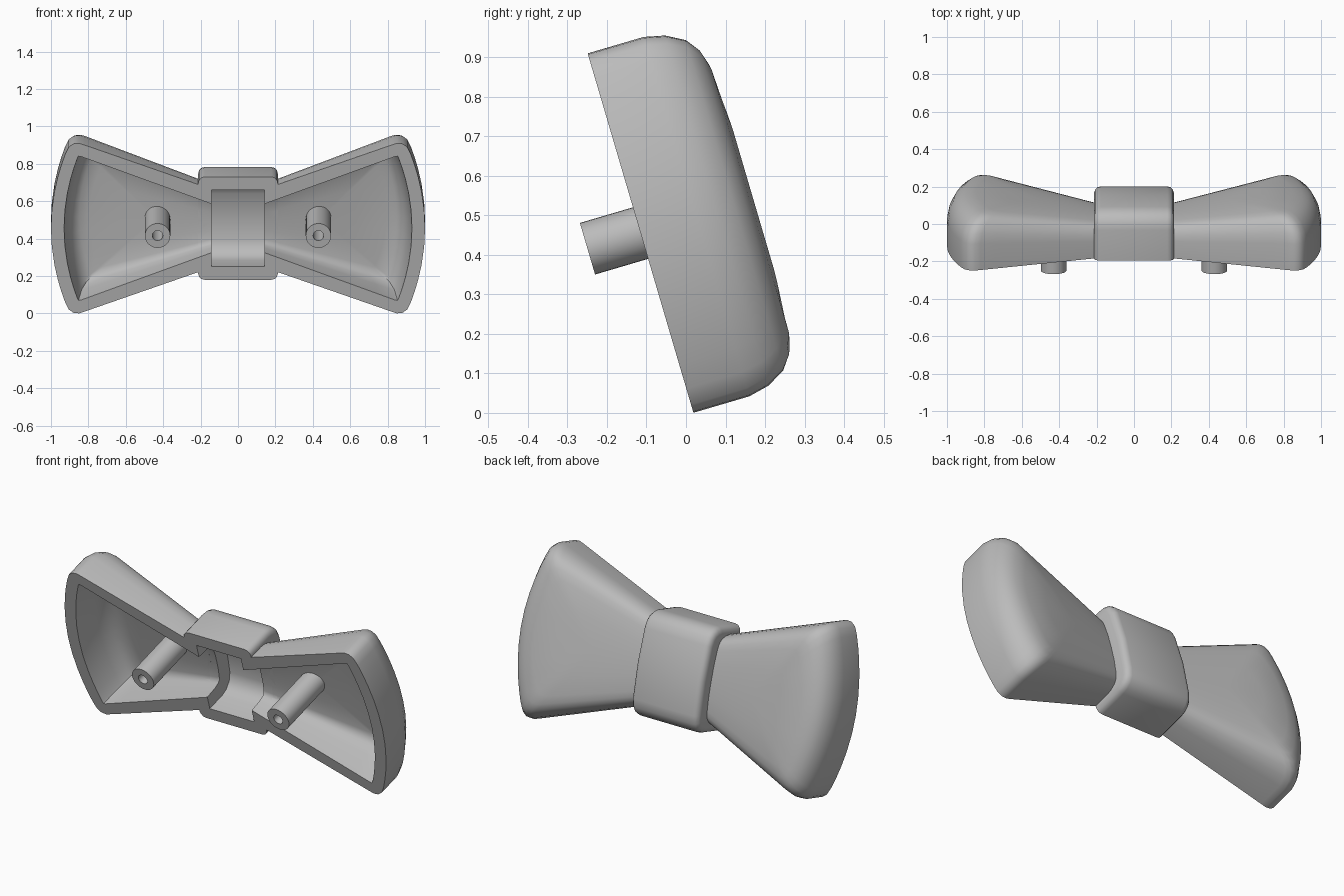
import bpy, bmesh, math
from mathutils import Vector

if "Cube" in bpy.data.objects:
    bpy.data.objects.remove(bpy.data.objects["Cube"])

grey = bpy.data.materials.new("plain_grey")
grey.use_nodes = True
grey.diffuse_color = (0.5, 0.5, 0.5, 1)
grey.node_tree.nodes["Principled BSDF"].inputs["Base Color"].default_value = (0.5, 0.5, 0.5, 1)

# Everything is built upright (y = depth behind the open rim), then leaned back
TILT = math.radians(16.4)
ORIGIN = Vector((0, -0.115, 0.455))


def make_object(name, bm):
    bmesh.ops.remove_doubles(bm, verts=bm.verts, dist=0.0005)
    bmesh.ops.recalc_face_normals(bm, faces=bm.faces)
    mesh = bpy.data.meshes.new(name)
    bm.to_mesh(mesh)
    bm.free()
    mesh.materials.append(grey)
    obj = bpy.data.objects.new(name, mesh)
    obj.rotation_euler.x = TILT
    obj.location = ORIGIN
    bpy.context.collection.objects.link(obj)
    return obj


def activate(obj):
    bpy.ops.object.select_all(action='DESELECT')
    obj.select_set(True)
    bpy.context.view_layer.objects.active = obj


def cut(obj, cutters):
    activate(obj)
    for c in cutters:
        mod = obj.modifiers.new("cut", 'BOOLEAN')
        mod.operation = 'DIFFERENCE'
        mod.solver = 'EXACT'
        mod.object = c
        bpy.ops.object.modifier_apply(modifier=mod.name)


def smooth(obj, degrees=35):
    activate(obj)
    bpy.ops.object.shade_smooth_by_angle(angle=math.radians(degrees))


def wing_outline(waist, corner, end):
    """Flared half-bow outline: straight edge, rounded corner, bowed end."""
    a, b = Vector(waist), Vector(corner[0])
    top = [tuple(a.lerp(b, i / 8)) for i in range(8)] + list(corner)
    u, v = corner[-1]
    top += [(end + (u - end) * t * t, v * t) for t in (0.85, 0.7, 0.5, 0.25, 0)]
    return top + [(x, -z) for x, z in reversed(top[:-1])]


def wing_solid(name, side, outline, rings, start, inset=0.0):
    """Loft the outline through (shrink, depth fraction) rings to a spine."""
    bm = bmesh.new()
    loops = []
    for shrink, frac in rings:
        loop = []
        for x, z in outline:
            u = start + (x - start) * (1 - 0.55 * shrink)
            depth = min(0.185 + 0.18 * (u - 0.2), 0.295) - inset
            loop.append(bm.verts.new((side * u, depth * frac, z * (1 - shrink))))
        loops.append(loop)
    n = len(outline)
    bm.faces.new(loops[0])
    for lo, hi in zip(loops, loops[1:]):
        for i in range(n):
            j = (i + 1) % n
            bm.faces.new((lo[i], lo[j], hi[j], hi[i]))
    bmesh.ops.dissolve_degenerate(bm, dist=0.0005, edges=bm.edges)
    return make_object(name, bm)


def band_solid(name, half_width, half_profile, bevel=0.0):
    """Extrude a mirrored (height, depth) profile across x."""
    profile = half_profile + [(-z, y) for z, y in reversed(half_profile) if z > 0]
    bm = bmesh.new()
    face = bm.faces.new([bm.verts.new((-half_width, y, z)) for z, y in profile])
    new = bmesh.ops.extrude_face_region(bm, geom=[face])["geom"]
    bmesh.ops.translate(bm, vec=(2 * half_width, 0, 0),
                        verts=[g for g in new if isinstance(g, bmesh.types.BMVert)])
    if bevel:
        # Round the two side borders, leaving the front rim crisp
        edges = [e for e in bm.edges
                 if abs(e.verts[0].co.x - e.verts[1].co.x) < 0.001
                 and max(v.co.y for v in e.verts) > 0.001]
        bmesh.ops.bevel(bm, geom=edges, offset=bevel, segments=3,
                        profile=0.5, affect='EDGES')
    return make_object(name, bm)


def peg(name, x):
    """Hollow round peg turned from a profile."""
    bm = bmesh.new()
    profile = [(0, 0.08), (0.028, 0.08), (0.028, -0.14), (0.068, -0.14), (0.068, 0.2), (0, 0.2)]
    verts = [bm.verts.new((x + r, y, 0)) for r, y in profile]
    edges = [bm.edges.new(p) for p in zip(verts, verts[1:])]
    bmesh.ops.spin(bm, geom=verts + edges, cent=(x, 0, 0), axis=(0, 1, 0),
                   angle=math.tau, steps=32)
    return make_object(name, bm)


outer = wing_outline((0.19, 0.236),
                     [(0.82, 0.464), (0.85, 0.474), (0.88, 0.471), (0.905, 0.452), (0.925, 0.41)], 1.0)
inner = wing_outline((0.1, 0.12), [(0.84, 0.4), (0.853, 0.402), (0.859, 0.39)], 0.93)
outer_rings = [(0, 0), (0, 0.5), (0.025, 0.68), (0.08, 0.84), (0.15, 0.93),
               (0.23, 0.98), (0.35, 1.01), (0.65, 1.05), (1, 1.06)]
inner_rings = [(0, -0.2), (0, 0), (0.04, 0.6), (0.1, 0.85), (0.18, 0.96),
               (0.3, 1.0), (0.65, 1.04), (1, 1.05)]

# Hollow wings and their pegs
cavities = []
for label, side in (("left", 1), ("right", -1)):
    wing = wing_solid(label + "_wing", side, outer, outer_rings, 0.19)
    cavity = wing_solid(label + "_cavity_cutter", side, inner, inner_rings, 0.1, 0.05)
    cavity.hide_render = True
    cavities.append(cavity)
    cut(wing, [cavity])
    smooth(wing)
    smooth(peg(label + "_peg", side * 0.43))

# Hollow centre knot, open into both wings
knot = band_solid("centre_knot", 0.213,
                  [(0.287, 0), (0.287, 0.17), (0.281, 0.205), (0.264, 0.238),
                   (0.235, 0.26), (0.19, 0.272), (0, 0.283)], 0.035)
knot_cavity = band_solid("knot_cavity_cutter", 0.141,
                         [(0.213, -0.05), (0.213, 0.12), (0.203, 0.16),
                          (0.175, 0.195), (0.13, 0.215), (0, 0.225)])
cut(knot, [knot_cavity] + cavities)
smooth(knot)

# The cutters are finished with
for helper in cavities + [knot_cavity]:
    bpy.data.objects.remove(helper)
